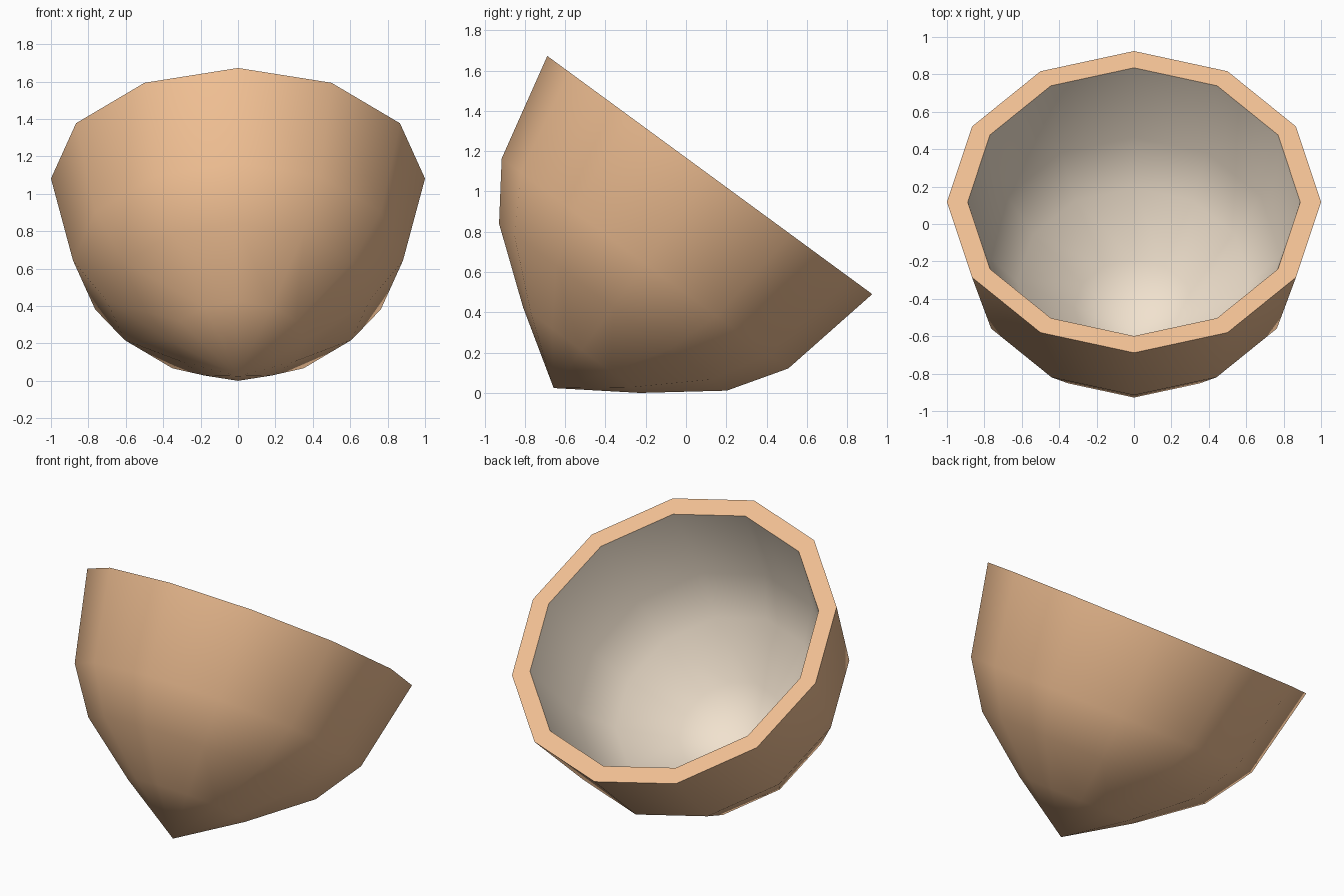
import bpy, bmesh
from math import radians, atan2, pi
from mathutils import Vector, Matrix

if "Cube" in bpy.data.objects:
    bpy.data.objects.remove(bpy.data.objects["Cube"])

SIDES = 12
INNER = 0.889
# outer wall profile: (radius, height along the bowl axis), rim to tip
OUTER = [(1.0, 0.0), (0.882, -0.544), (0.701, -0.813), (0.36, -1.077), (0.0, -1.311)]


def material(name, color):
    m = bpy.data.materials.new(name)
    m.diffuse_color = (*color, 1)
    m.use_nodes = True
    m.node_tree.nodes["Principled BSDF"].inputs["Base Color"].default_value = m.diffuse_color
    return m


# closed profile: inner tip -> rim -> outer tip
inner = [(r * INNER, z * INNER) for r, z in reversed(OUTER)]
profile = inner + OUTER

bm = bmesh.new()
verts = [bm.verts.new((r, 0, z)) for r, z in profile]
edges = [bm.edges.new(p) for p in zip(verts, verts[1:])]
bmesh.ops.spin(bm, geom=verts + edges, cent=(0, 0, 0), axis=(0, 0, 1),
               angle=2 * pi, steps=SIDES, use_merge=False, use_duplicate=False)
bmesh.ops.remove_doubles(bm, verts=bm.verts[:], dist=1e-4)
bmesh.ops.recalc_face_normals(bm, faces=bm.faces[:])

# cream lining on the inside faces, shell colour on rim and outside
for f in bm.faces:
    c = f.calc_center_median()
    toward_axis = f.normal.dot(Vector((-c.x, -c.y, 0)))
    if f.normal.z > 0.02 and toward_axis > 0.02:
        f.material_index = 1

# tip the bowl so its opening leans to the back
tilt = atan2(1.18, 1.61)
bm.transform(Matrix.Translation((0, 0.118, 1.09)) @ Matrix.Rotation(-tilt, 4, 'X'))
low = min(v.co.z for v in bm.verts)
bm.transform(Matrix.Translation((0, 0, -low)))

mesh = bpy.data.meshes.new("half_shell")
bm.to_mesh(mesh)
bm.free()
mesh.materials.append(material("shell_tan", (0.87, 0.52, 0.29)))
mesh.materials.append(material("lining_cream", (0.88, 0.76, 0.62)))
shell = bpy.data.objects.new("half_shell", mesh)
bpy.context.collection.objects.link(shell)

bpy.context.view_layer.objects.active = shell
shell.select_set(True)
bpy.ops.object.shade_smooth_by_angle(angle=radians(45))
